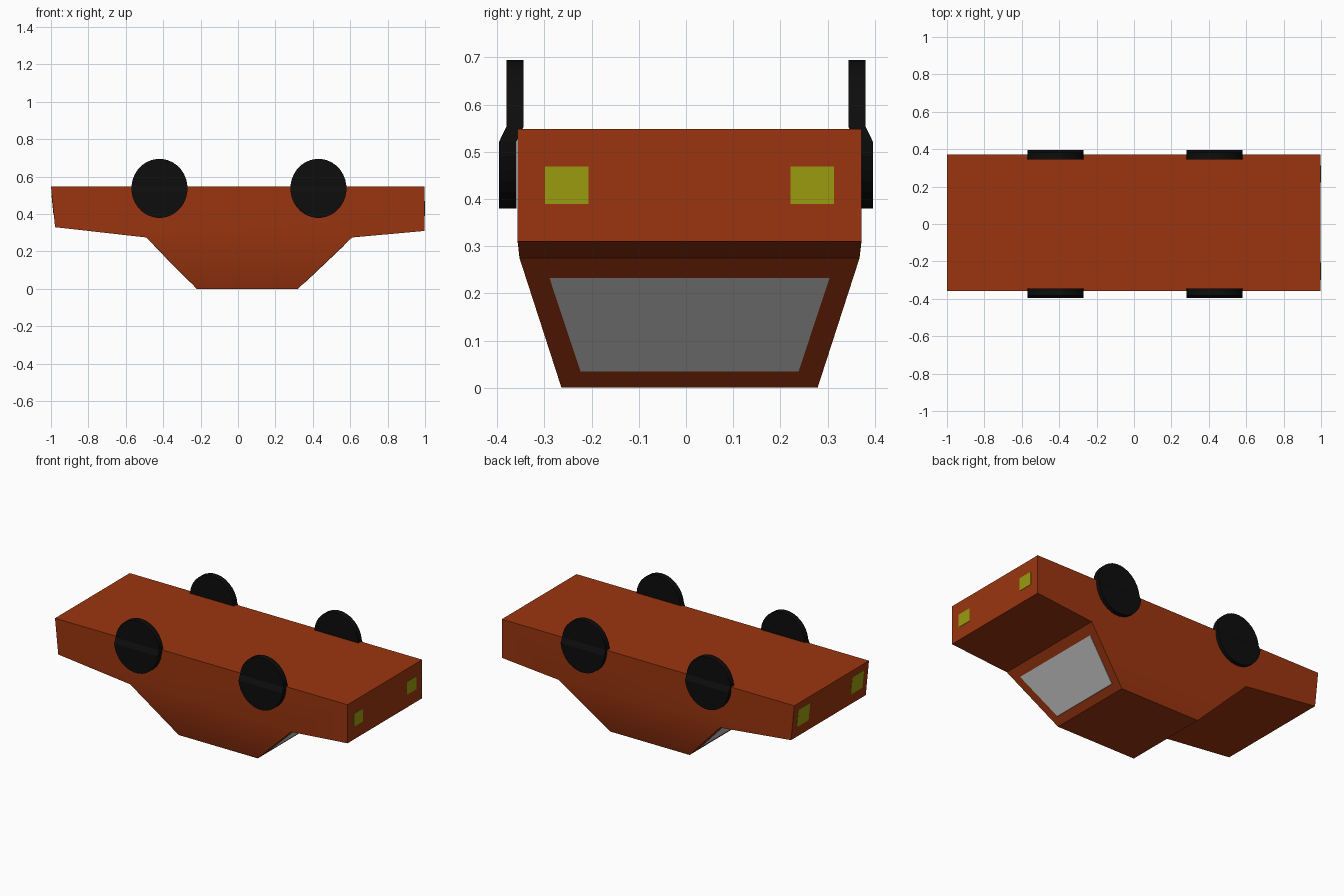
import bpy, bmesh
from math import sin, cos, pi

if "Cube" in bpy.data.objects:
    bpy.data.objects.remove(bpy.data.objects["Cube"])

CY = 0.0075  # body centre in y


def material(name, rgb):
    m = bpy.data.materials.new(name)
    m.diffuse_color = (*rgb, 1)
    m.use_nodes = True
    m.node_tree.nodes["Principled BSDF"].inputs["Base Color"].default_value = m.diffuse_color
    return m


PAINT = material("orange_paint", (0.33, 0.036, 0.005))
RUBBER = material("black_rubber", (0.004, 0.004, 0.004))
LAMP = material("yellow_lamp", (0.33, 0.33, 0.005))


def make(name, verts, faces, mat=None, smooth=()):
    mesh = bpy.data.meshes.new(name)
    mesh.from_pydata(verts, [], faces)
    bm = bmesh.new()
    bm.from_mesh(mesh)
    bm.faces.ensure_lookup_table()
    for i in smooth:
        bm.faces[i].smooth = True
    bmesh.ops.recalc_face_normals(bm, faces=bm.faces)
    bm.to_mesh(mesh)
    bm.free()
    if mat:
        mesh.materials.append(mat)
    ob = bpy.data.objects.new(name, mesh)
    bpy.context.collection.objects.link(ob)
    return ob


def panel(name, corners, depth, mat=None):
    """Thin plate: outer quad plus a copy sunk along x into the body."""
    verts = corners + [(x - depth, y, z) for x, y, z in corners]
    faces = [(0, 1, 2, 3), (7, 6, 5, 4)]
    faces += [(i, (i + 1) % 4, (i + 1) % 4 + 4, i + 4) for i in range(4)]
    return make(name, verts, faces, mat)


# Car body lying on its roof: side profile as (x, z, half width)
profile = [(-1, 0.548, 0.3645), (0.998, 0.548, 0.3645), (0.998, 0.31, 0.3645),
           (0.61, 0.275, 0.3605), (0.32, 0, 0.2715), (-0.22, 0, 0.2715),
           (-0.49, 0.275, 0.3605), (-0.978, 0.33, 0.3645)]
n = len(profile)
verts = [(x, CY + s * w, z) for s in (-1, 1) for x, z, w in profile]
faces = []
for o in (0, n):
    faces += [[o + i for i in (0, 1, 2, 3, 6, 7)], [o + i for i in (3, 4, 5, 6)]]
faces += [(i, (i + 1) % n, (i + 1) % n + n, i + n) for i in range(n)]
make("car_body", verts, faces, PAINT, smooth=(0, 1, 2, 3))

# Front and rear windows on the sloping cabin ends
for name, x0, x1, d in (("windscreen", 0.32, 0.61, 0.006), ("rear_window", -0.22, -0.49, -0.006)):
    def slope(z):
        return x0 + (x1 - x0) * z / 0.275 + d / 2
    panel(name, [(slope(z), CY + y, z) for y, z in
                 ((-0.297, 0.233), (0.297, 0.233), (0.231, 0.034), (-0.231, 0.034))], d)

# Lamps at both ends; the rear face leans slightly
for s, side in ((-1, "left"), (1, "right")):
    a, b = CY + s * 0.214, CY + s * 0.306
    panel("headlight_" + side, [(1, y, z) for y, z in
                                ((a, 0.389), (b, 0.389), (b, 0.469), (a, 0.469))], 0.006, LAMP)
    a, b = CY + s * 0.205, CY + s * 0.32
    panel("tail_light_" + side,
          [(-1 + 0.022 * (0.548 - z) / 0.218 - 0.002, y, z) for y, z in
           ((a, 0.395), (b, 0.395), (b, 0.505), (a, 0.505))], -0.006, LAMP)

# Wheels: thin discs whose lower half steps slightly outward
N = 32
for s, side in ((-1, "front"), (1, "back")):
    for cx, end in ((-0.42, "rear"), (0.43, "nose")):
        verts = []
        for y in (0.3445, 0.381):
            for i in range(N):
                a = 2 * pi * (i + 0.5) / N
                step = 0.015 if sin(a) < 0 else 0
                verts.append((cx + 0.15 * cos(a), s * (y + step), 0.5375 + 0.158 * sin(a)))
        faces = []
        q = N // 2
        for o in (0, N):  # upper half, lower half and the ramp between
            faces += [[o + i for i in range(q)], [o + i for i in range(q, N)],
                      (o, o + q - 1, o + q, o + N - 1)]
        faces += [(i, (i + 1) % N, (i + 1) % N + N, i + N) for i in range(N)]
        make(f"wheel_{side}_{end}", verts, faces, RUBBER)
